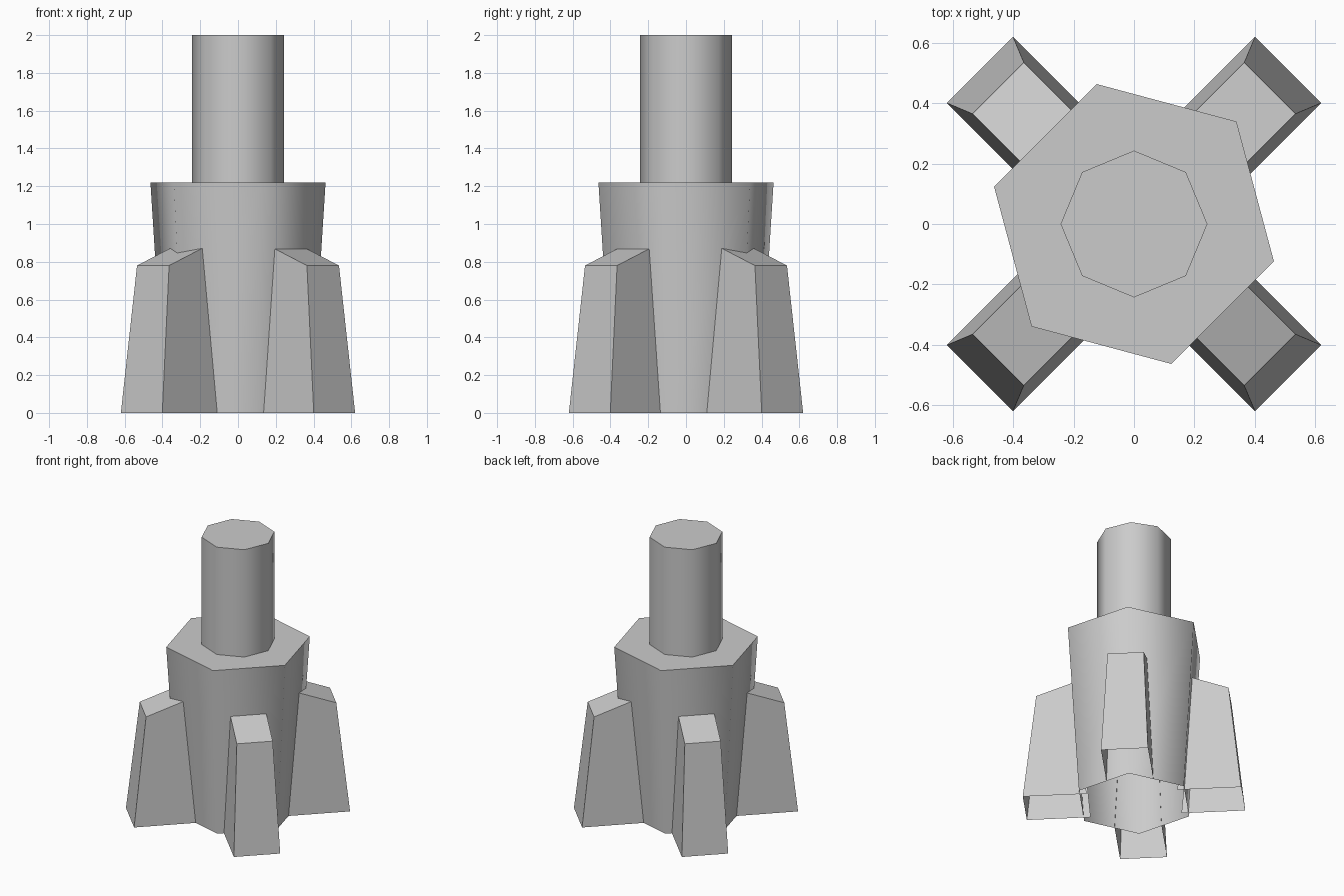
import bpy, bmesh, math
from mathutils import Matrix

if "Cube" in bpy.data.objects:
    bpy.data.objects.remove(bpy.data.objects["Cube"])

grey = bpy.data.materials.new("light grey")
grey.diffuse_color = (0.6, 0.6, 0.6, 1)
grey.use_nodes = True
grey.node_tree.nodes["Principled BSDF"].inputs["Base Color"].default_value = grey.diffuse_color


def add_object(name, bm, smooth_angle=None):
    mesh = bpy.data.meshes.new(name)
    bm.normal_update()
    bm.to_mesh(mesh)
    bm.free()
    mesh.materials.append(grey)
    ob = bpy.data.objects.new(name, mesh)
    bpy.context.collection.objects.link(ob)
    if smooth_angle:
        bpy.ops.object.select_all(action='DESELECT')
        ob.select_set(True)
        bpy.context.view_layer.objects.active = ob
        bpy.ops.object.shade_smooth_by_angle(angle=math.radians(smooth_angle))
    return ob


def capped_tube(name, sides, turn, r0, z0, r1, z1):
    """Tapered prism, closed on top and open below."""
    bm = bmesh.new()
    rings = []
    for r, z in ((r0, z0), (r1, z1)):
        rings.append([bm.verts.new((r * math.cos(turn + math.tau * i / sides),
                                    r * math.sin(turn + math.tau * i / sides), z))
                      for i in range(sides)])
    low, high = rings
    for i in range(sides):
        j = (i + 1) % sides
        bm.faces.new((low[i], low[j], high[j], high[i]))
    bm.faces.new(high)
    return add_object(name, bm, 65)


# Hexagonal body, wider at the top, and eight-sided shaft
capped_tube("body", 6, math.radians(45), 0.40, 0, 0.48, 1.22)
capped_tube("shaft", 8, 0, 0.243, 1.22, 0.243, 2.0)


def fin(name, angle):
    """Tapered fin with a sloping top, open below and towards the body."""
    bm = bmesh.new()
    # radius, half width, height: inner foot, outer foot, outer top, inner top
    section = ((0.30, 0.155, 0), (0.722, 0.155, 0),
               (0.636, 0.12, 0.78), (0.378, 0.12, 0.875))
    right = [bm.verts.new((r, -w, z)) for r, w, z in section]
    left = [bm.verts.new((r, w, z)) for r, w, z in section]
    bm.faces.new(right)
    bm.faces.new(left[::-1])
    for i in (1, 2):
        bm.faces.new((right[i], left[i], left[i + 1], right[i + 1]))
    bm.transform(Matrix.Rotation(math.radians(angle), 4, 'Z'))
    return add_object(name, bm)


# Four fins on the diagonals
for label, angle in (("back_right", 45), ("back_left", 135),
                     ("front_left", 225), ("front_right", 315)):
    fin(label + "_fin", angle)
